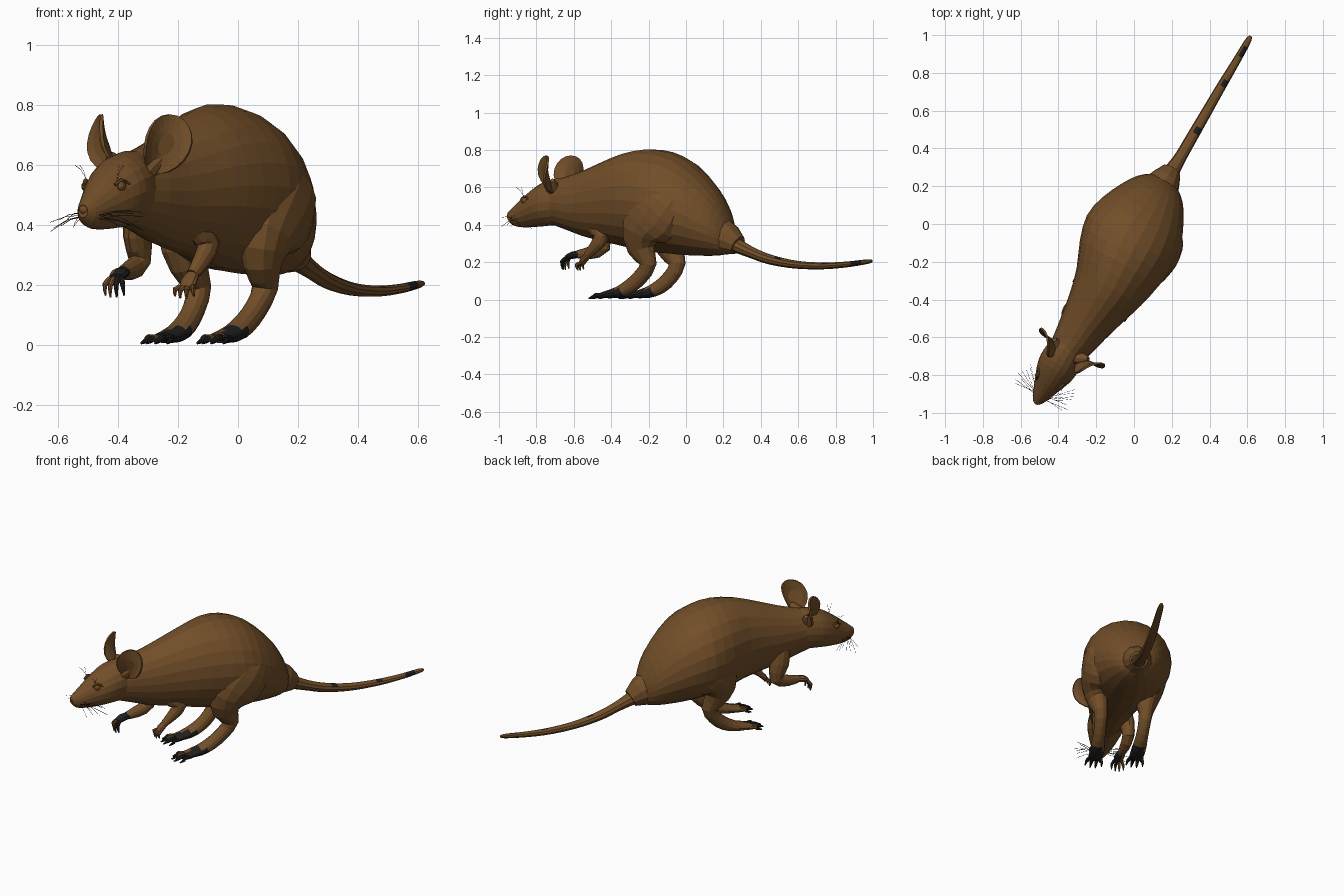
import bpy, bmesh, math, random
from mathutils import Vector

random.seed(4)
OFF = 0.018                      # limbs and ears sit slightly to one side of the spine


def material(name, rgb):
    m = bpy.data.materials.new(name)
    m.diffuse_color = (*rgb, 1)
    return m


FUR = material("brown fur", (0.168, 0.077, 0.022))
DARK = material("dark claw", (0.014, 0.014, 0.015))


def world(p):
    """Animal space (back, left, up) to world: the animal stands turned 30 degrees."""
    v, w, z = p
    return Vector((0.03 + 0.5 * v + 0.866 * w, 0.866 * v - 0.5 * w, z))


def finish(bm, name, mats=(FUR, DARK), rule=None):
    bm.normal_update()
    if rule:
        for f in bm.faces:
            f.material_index = int(rule(f.calc_center_median()))
    for v in bm.verts:
        v.co = world(v.co)
    bmesh.ops.recalc_face_normals(bm, faces=bm.faces[:])
    me = bpy.data.meshes.new(name)
    bm.to_mesh(me)
    bm.free()
    for m in mats:
        me.materials.append(m)
    ob = bpy.data.objects.new(name, me)
    bpy.context.collection.objects.link(ob)
    return ob


def spline(pts, sub):
    out = []
    for i in range(len(pts) - 1):
        p0, p1, p2, p3 = (pts[max(0, min(len(pts) - 1, i + k))] for k in (-1, 0, 1, 2))
        for s in range(sub):
            t = s / sub
            out.append([0.5 * (2 * b + (c - a) * t + (2 * a - 5 * b + 4 * c - d) * t * t
                               + (3 * b - a - 3 * c + d) * t ** 3)
                        for a, b, c, d in zip(p0, p1, p2, p3)])
    return out + [list(pts[-1])]


def loft(name, pts, sides=12, sub=2, upright=False, mats=(FUR, DARK), rule=None):
    """Skin of ellipses along a path of (back, left, up, side radius, other radius)."""
    rows = spline(pts, sub)
    pos = [Vector(r[:3]) for r in rows]
    bm, rings = bmesh.new(), []
    for i, r in enumerate(rows):
        t = (pos[min(i + 1, len(pos) - 1)] - pos[max(i - 1, 0)]).normalized()
        if upright:
            a, b = Vector((0, 1, 0)), Vector((0, 0, 1))
        else:
            a = Vector((0, 1, 0))
            a = (a - t * a.dot(t)).normalized()
            b = t.cross(a)
        rings.append([bm.verts.new(pos[i] + a * r[3] * math.cos(q) + b * r[4] * math.sin(q))
                      for q in (2 * math.pi * k / sides for k in range(sides))])
    for r0, r1 in zip(rings, rings[1:]):
        for k in range(sides):
            j = (k + 1) % sides
            bm.faces.new((r0[k], r0[j], r1[j], r1[k]))
    bm.faces.new(rings[0])
    bm.faces.new(rings[-1])
    return finish(bm, name, mats, rule)


def section(v, low, high, half, w=0.0):
    return (v, w, (low + high) / 2, half, (high - low) / 2)


def ball(name, c, r):
    bm = bmesh.new()
    bmesh.ops.create_uvsphere(bm, u_segments=12, v_segments=8, radius=1)
    for v in bm.verts:
        v.co = Vector(c) + Vector(v.co[k] * r[k] for k in range(3))
    return finish(bm, name)


# body from rump to neck
loft("body", [
    section(0.283, 0.285, 0.365, 0.035), section(0.258, 0.25, 0.44, 0.085),
    section(0.215, 0.237, 0.53, 0.138), section(0.14, 0.232, 0.63, 0.188),
    section(0.02, 0.235, 0.737, 0.243), section(-0.10, 0.245, 0.79, 0.265),
    section(-0.23, 0.255, 0.805, 0.242, 0.01), section(-0.37, 0.285, 0.78, 0.197, 0.025),
    section(-0.50, 0.312, 0.735, 0.160, 0.022), section(-0.62, 0.338, 0.69, 0.132, 0.015),
    section(-0.72, 0.37, 0.66, 0.112, 0.01), section(-0.82, 0.40, 0.635, 0.09)],
    sides=22, sub=2, upright=True)

# head
loft("head", [
    section(-0.70, 0.42, 0.645, 0.085), section(-0.78, 0.40, 0.65, 0.102),
    section(-0.86, 0.393, 0.633, 0.108), section(-0.92, 0.388, 0.603, 0.096),
    section(-0.98, 0.385, 0.562, 0.073), section(-1.03, 0.388, 0.522, 0.053),
    section(-1.07, 0.40, 0.49, 0.036), section(-1.095, 0.425, 0.468, 0.018)],
    sides=18, sub=2, upright=True)
ball("nose", (-1.085, 0, 0.452), (0.017, 0.02, 0.016))

# tail with dark flecks on its top
loft("tail", [
    (0.20, 0, 0.33, 0.085, 0.085), (0.30, 0.005, 0.295, 0.05, 0.045),
    (0.40, 0.01, 0.255, 0.034, 0.031), (0.52, 0.01, 0.215, 0.031, 0.027),
    (0.68, 0.01, 0.187, 0.028, 0.022), (0.85, 0.01, 0.18, 0.025, 0.019),
    (1.00, 0.012, 0.188, 0.021, 0.016), (1.12, 0.012, 0.202, 0.017, 0.013),
    (1.155, 0.012, 0.206, 0.008, 0.007)], sides=10, sub=4,
    rule=lambda c: c.z > 0.187 and 0.008 < c.y < 0.03
    and any(abs(c.x - t) < 0.025 for t in (0.59, 0.87, 1.06)))
loft("tail_collar", [(0.20, 0, 0.345, 0.105, 0.105), (0.27, 0.003, 0.318, 0.083, 0.084),
                     (0.325, 0.005, 0.29, 0.056, 0.052)], sides=12, sub=1)


# ears: oval plates hollowed towards the back at their foot
def ear(name, s):
    d = Vector((0.67, 0.74 * s, 0))
    up = Vector((0, 0, 1))
    n = Vector((-0.74, 0.67 * s, 0))
    c = Vector((-0.79, 0.13 * s + OFF, 0.670))
    long_axis, wide_axis = d * 0.35 + up * 0.94, d * 0.94 - up * 0.35
    bm = bmesh.new()
    rings = []
    for r in (0.35, 0.7, 1.0):
        ring = []
        for k in range(20):
            q = 2 * math.pi * k / 20
            x, y = r * math.cos(q), r * math.sin(q)
            low = max(0.0, 0.3 - y)
            ring.append(bm.verts.new(c + wide_axis * 0.077 * x * (1 + 0.10 * y)
                                     + long_axis * 0.102 * y
                                     + n * (0.028 * (x * x - 0.4) - 0.030 * low * (1 - x * x))))
        rings.append(ring)
    bm.faces.new(rings[0])
    for r0, r1 in zip(rings, rings[1:]):
        for k in range(20):
            bm.faces.new((r0[k], r0[k - 1], r1[k - 1], r1[k]))
    ob = finish(bm, name)
    mod = ob.modifiers.new("thickness", 'SOLIDIFY')
    mod.thickness, mod.offset = 0.011, 0
    # root behind the ear joining it to the head
    loft(name + "_root", [(-0.785, 0.04 * s + OFF / 2, 0.575, 0.05, 0.05),
                          (-0.772, 0.075 * s + OFF / 2, 0.605, 0.034, 0.036),
                          (-0.755, 0.103 * s + OFF, 0.637, 0.012, 0.012)], sides=10)


for side, s in (("left", 1), ("right", -1)):
    ear(side + "_ear", s)
    ball(side + "_eye", (-0.957, 0.069 * s, 0.53), (0.021, 0.013, 0.017))
    loft(side + "_brow", [(-0.985, 0.060 * s, 0.535, 0.005, 0.005),
                          (-0.957, 0.069 * s, 0.551, 0.008, 0.006),
                          (-0.925, 0.081 * s, 0.537, 0.005, 0.005)], sides=6)

    # hind leg and long foot, dark on the left-facing half; the right foot stands further back
    w = lambda x: x * s + OFF
    g = 0.0 if s > 0 else 0.045
    mid_w = w(0.121)
    loft(side + "_hind_leg", [
        (0.04, w(0.12), 0.60, 0.05, 0.06), (-0.03, w(0.145), 0.52, 0.10, 0.14),
        (-0.10, w(0.152), 0.44, 0.108, 0.165), (-0.17, w(0.155), 0.36, 0.090, 0.125),
        (-0.180 + g * 0.3, w(0.146), 0.27, 0.060, 0.08),
        (-0.145 + g * 0.5, w(0.135), 0.19, 0.043, 0.047),
        (-0.195 + g * 0.8, w(0.13), 0.122, 0.037, 0.042),
        (-0.265 + g, w(0.126), 0.070, 0.038, 0.039),
        (-0.34 + g, w(0.122), 0.038, 0.044, 0.030), (-0.43 + g, w(0.120), 0.024, 0.042, 0.017)],
        sides=14, sub=2,
        rule=lambda c: c.z < 0.062 and c.x < -0.29 + g and (c.y > mid_w or c.z < 0.02))
    for k in range(4):
        a = (k - 1.5) / 1.5
        r = 0.012
        tip = -0.522 + g + 0.035 * abs(a)
        loft(f"{side}_toe_{k + 1}", [
            (-0.40 + g, mid_w + 0.028 * a, 0.022, r, r),
            (-0.455 + g, mid_w + 0.040 * a, 0.024, r, r),
            (tip + 0.03, mid_w + 0.046 * a, 0.016, 0.009, 0.010),
            (tip, mid_w + 0.050 * a, 0.006, 0.003, 0.004)], sides=8,
            rule=lambda c: k > 1 or c.x < tip + 0.035)

    # whiskers
    bm = bmesh.new()
    for k in range(10):
        a = Vector((-1.06 + 0.03 * random.random(), 0.034 * s, 0.42 + 0.03 * random.random()))
        b = Vector((-1.06 + 0.13 * k / 7, (0.12 + 0.045 * random.random()) * s,
                    0.375 + 0.08 * random.random()))
        if k > 7:                # brow whiskers
            a = Vector((-0.97, 0.06 * s, 0.555))
            b = Vector((-1.00 + 0.03 * (k - 8), 0.085 * s, 0.60))
        mid = (a + b) / 2 + Vector((0, 0, 0.008))
        for p, q in ((a, mid), (mid, b)):
            e = 0.0009
            offs = (Vector((e, 0, e)), Vector((-e, 0, e)), Vector((0, 0, -e)))
            r0, r1 = ([bm.verts.new(x + o) for o in offs] for x in (p, q))
            for j in range(3):
                bm.faces.new((r0[j], r0[j - 1], r1[j - 1], r1[j]))
    finish(bm, side + "_whiskers", (DARK,))


# arms: the right one reaches further forward and its paw is dark on the inner side
def arm(side, path, hand, fingers, dark):
    loft(side + "_arm", path, sides=12, sub=2)
    loft(side + "_hand", hand, sides=10, sub=2, rule=lambda c: dark and c.y > hand[1][1] - 0.004)
    base, tip = Vector(fingers[0]), Vector(fingers[1])
    for k in range(4):
        a = (k - 1.5) / 1.5
        p, q = base + Vector((0, 0.020 * a, 0)), tip + Vector((0.012 * abs(a), 0.036 * a, 0.01 * abs(a)))
        m = (p + q) / 2 + Vector((-0.012, 0.006 * a, 0.008))
        loft(f"{side}_finger_{k + 1}", [(*p, 0.009, 0.009), (*m, 0.009, 0.009), (*q, 0.003, 0.003)],
             sides=7, sub=2, mats=(DARK,) if dark and k > 1 else (FUR,))


arm("left", [(-0.52, 0.075, 0.45, 0.04, 0.06), (-0.49, 0.095, 0.39, 0.042, 0.06),
             (-0.455, 0.113, 0.335, 0.036, 0.045), (-0.50, 0.112, 0.28, 0.029, 0.032),
             (-0.55, 0.107, 0.235, 0.021, 0.021)],
    [(-0.54, 0.108, 0.24, 0.02, 0.018), (-0.57, 0.105, 0.212, 0.030, 0.018),
     (-0.585, 0.104, 0.19, 0.026, 0.013)],
    [(-0.58, 0.104, 0.195), (-0.605, 0.102, 0.152)], False)
arm("right", [(-0.60, -0.07, 0.45, 0.045, 0.06), (-0.585, -0.085, 0.37, 0.045, 0.06),
              (-0.565, -0.088, 0.28, 0.036, 0.042), (-0.64, -0.08, 0.25, 0.031, 0.034),
              (-0.71, -0.07, 0.242, 0.022, 0.022)],
    [(-0.69, -0.072, 0.243, 0.02, 0.018), (-0.735, -0.066, 0.238, 0.032, 0.020),
     (-0.77, -0.062, 0.225, 0.026, 0.014)],
    [(-0.765, -0.062, 0.225), (-0.79, -0.06, 0.155)], True)
